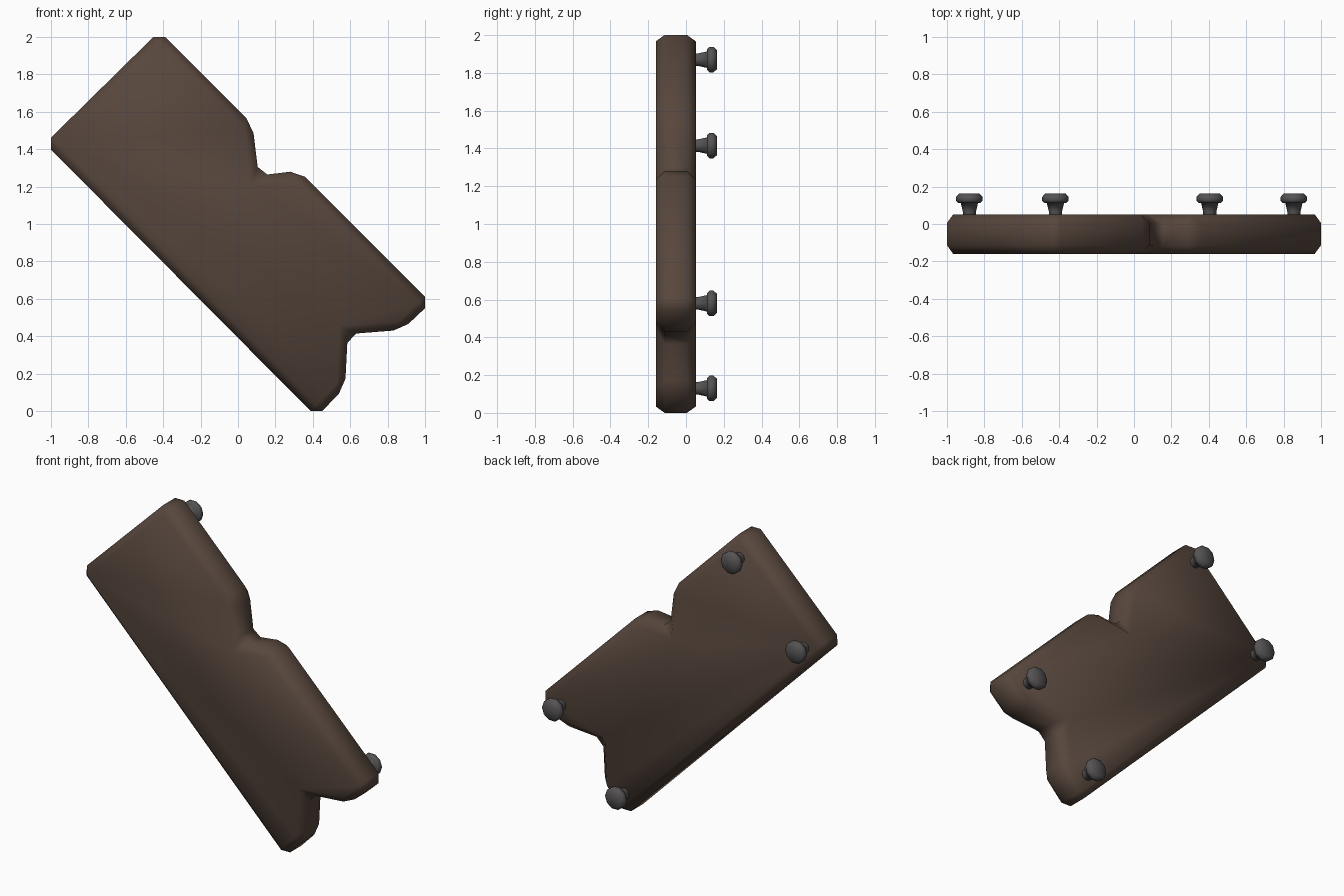
import bpy, bmesh, math

if "Cube" in bpy.data.objects:
    bpy.data.objects.remove(bpy.data.objects["Cube"])


def material(name, rgb):
    m = bpy.data.materials.new(name)
    m.diffuse_color = (*rgb, 1)
    m.use_nodes = True
    m.node_tree.nodes["Principled BSDF"].inputs["Base Color"].default_value = m.diffuse_color
    return m


def make_object(name, bm, mat):
    bmesh.ops.recalc_face_normals(bm, faces=bm.faces[:])
    mesh = bpy.data.meshes.new(name)
    bm.to_mesh(mesh)
    bm.free()
    mesh.materials.append(mat)
    mesh.shade_smooth()
    ob = bpy.data.objects.new(name, mesh)
    bpy.context.collection.objects.link(ob)
    return ob


wood = material("dark_wood", (0.095, 0.062, 0.046))
iron = material("dark_iron", (0.09, 0.085, 0.085))

# Plank: tilted outline with a side notch and a split lower end
outline = [(-0.42, 2.032), (0.077, 1.533), (0.111, 1.259), (0.325, 1.285),
           (1.032, 0.58), (0.877, 0.434), (0.587, 0.411), (0.572, 0.127),
           (0.42, -0.032), (-1.032, 1.43)]
bm = bmesh.new()
face = bm.faces.new([bm.verts.new((x, -0.16, z)) for x, z in outline])
extruded = bmesh.ops.extrude_face_region(bm, geom=[face], use_keep_orig=True)
for v in extruded["geom"]:
    if isinstance(v, bmesh.types.BMVert):
        v.co.y = 0.052
plank = make_object("plank", bm, wood)
bevel = plank.modifiers.new("worn_edges", 'BEVEL')
bevel.width = 0.046
bevel.segments = 1
bevel.limit_method = 'ANGLE'
bevel.angle_limit = math.radians(20)

# Nails: short flared shank with a chamfered head, sticking out of the back
profile = [(0.035, 0.02), (0.035, 0.065), (0.046, 0.112), (0.058, 0.112),
           (0.071, 0.124), (0.071, 0.145), (0.054, 0.163)]
SIDES = 10
for i, (x, z) in enumerate([(-0.42, 1.87), (-0.88, 1.415), (0.405, 0.13), (0.855, 0.58)]):
    bm = bmesh.new()
    rings = [[bm.verts.new((x + r * math.cos(a), y, z + r * math.sin(a)))
              for a in (2 * math.pi * k / SIDES for k in range(SIDES))]
             for r, y in profile]
    for lo, hi in zip(rings, rings[1:]):
        for k in range(SIDES):
            n = (k + 1) % SIDES
            bm.faces.new((lo[k], lo[n], hi[n], hi[k]))
    bm.faces.new(rings[0])
    bm.faces.new(rings[-1])
    make_object(f"nail_{i + 1}", bm, iron)
